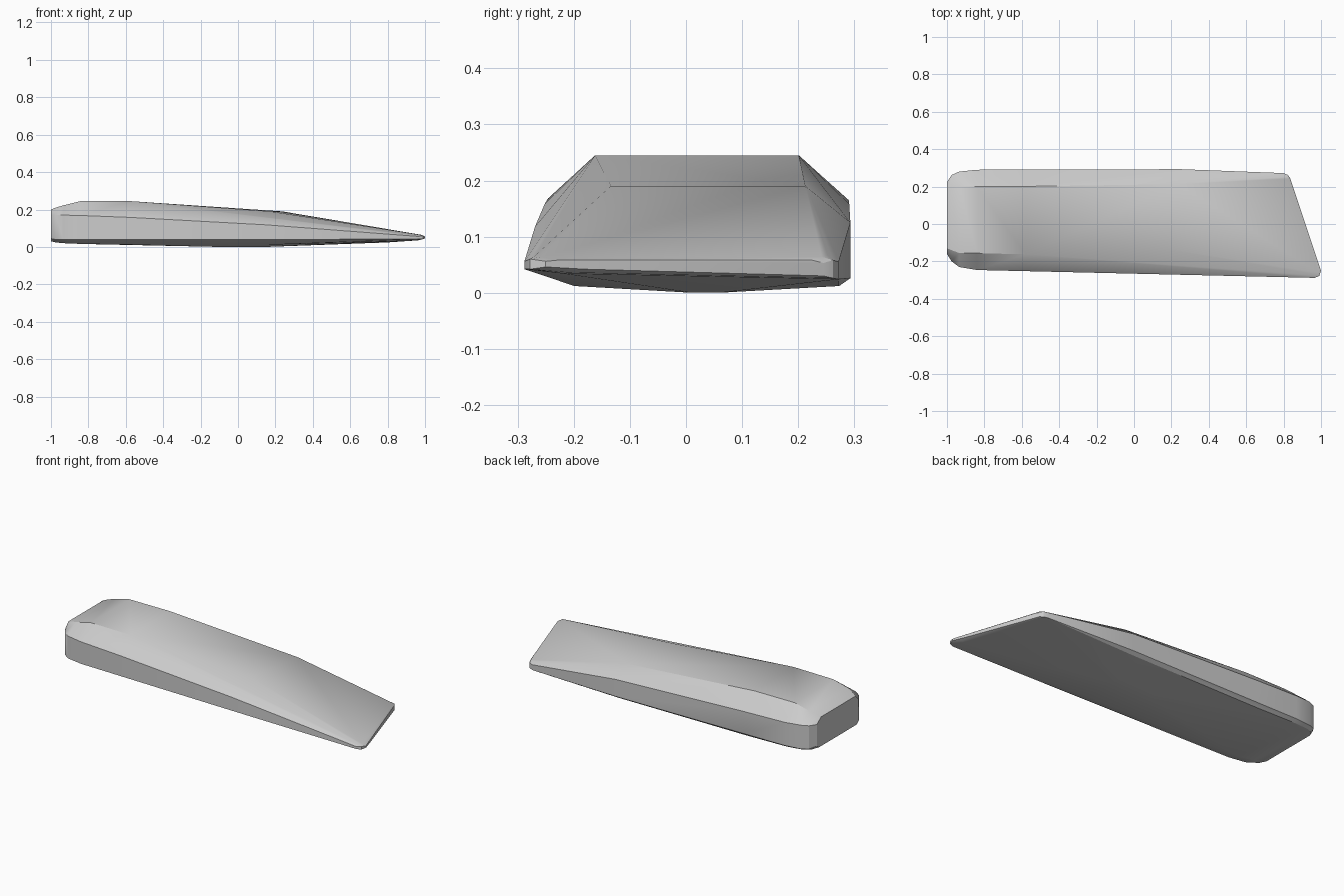
import bpy
import bmesh
import math

default_cube = bpy.data.objects.get("Cube")
if default_cube:
    bpy.data.objects.remove(default_cube, do_unlink=True)


def make_material(name, colour):
    material = bpy.data.materials.new(name)
    material.use_nodes = True
    material.diffuse_color = colour
    shader = material.node_tree.nodes["Principled BSDF"]
    shader.inputs["Base Color"].default_value = colour
    return material


def section(mesh, front_x, back_x, front_y, back_y, low_front, low_back,
            shoulder_front, shoulder_back, top, bottom,
            inset_front, inset_back, belly_front=0.07, belly_back=0.02):
    """Add one chamfered cross-section, slanted from front_x to back_x."""
    outline = [
        (front_y, low_front),
        (front_y, shoulder_front),
        (front_y + inset_front, top),
        (back_y - inset_back, top),
        (back_y, shoulder_back),
        (back_y, low_back),
        (back_y - belly_back, bottom),
        (front_y + belly_front, bottom),
    ]
    for y, z in outline:
        slant = (y - front_y) / (back_y - front_y)
        x = front_x + (back_x - front_x) * slant
        mesh.verts.new((x, y, z))


bm = bmesh.new()

# Blunt butt end, rounded in plan
section(bm, front_x=-1, back_x=-1, front_y=-0.16, back_y=0.225,
        low_front=0.045, low_back=0.045, shoulder_front=0.17, shoulder_back=0.17,
        top=0.2, bottom=0.03, inset_front=0.03, inset_back=0.04, belly_front=0.02)
section(bm, front_x=-0.975, back_x=-0.975, front_y=-0.2, back_y=0.262,
        low_front=0.04, low_back=0.035, shoulder_front=0.17, shoulder_back=0.17,
        top=0.21, bottom=0.024, inset_front=0.06, inset_back=0.07, belly_front=0.03)
section(bm, front_x=-0.935, back_x=-0.935, front_y=-0.23, back_y=0.28,
        low_front=0.04, low_back=0.032, shoulder_front=0.17, shoulder_back=0.17,
        top=0.222, bottom=0.02, inset_front=0.075, inset_back=0.08)

# Thick body
section(bm, front_x=-0.84, back_x=-0.84, front_y=-0.246, back_y=0.29,
        low_front=0.04, low_back=0.03, shoulder_front=0.168, shoulder_back=0.165,
        top=0.245, bottom=0.016, inset_front=0.09, inset_back=0.09)
section(bm, front_x=-0.58, back_x=-0.58, front_y=-0.252, back_y=0.291,
        low_front=0.04, low_back=0.03, shoulder_front=0.158, shoulder_back=0.158,
        top=0.245, bottom=0.012, inset_front=0.09, inset_back=0.09)

# Tapering middle
section(bm, front_x=0.15, back_x=0.25, front_y=-0.269, back_y=0.293,
        low_front=0.04, low_back=0.026, shoulder_front=0.118, shoulder_back=0.125,
        top=0.19, bottom=0.012, inset_front=0.135, inset_back=0.08)

# Shallow belly on the underside
for x in (-0.1, 0.15):
    for y in (0.01, 0.06):
        bm.verts.new((x, y, 0))

# Slanted thin edge with rounded corners
section(bm, front_x=0.965, back_x=0.8, front_y=-0.288, back_y=0.272,
        low_front=0.042, low_back=0.024, shoulder_front=0.056, shoulder_back=0.055,
        top=0.067, bottom=0.034, inset_front=0.02, inset_back=0.02)
section(bm, front_x=0.99, back_x=0.823, front_y=-0.278, back_y=0.262,
        low_front=0.042, low_back=0.026, shoulder_front=0.06, shoulder_back=0.058,
        top=0.064, bottom=0.036, inset_front=0.02, inset_back=0.02)
section(bm, front_x=1, back_x=0.835, front_y=-0.25, back_y=0.245,
        low_front=0.046, low_back=0.03, shoulder_front=0.056, shoulder_back=0.053,
        top=0.058, bottom=0.042, inset_front=0.02, inset_back=0.02)

# Skin the sections with one convex surface and drop unused points
hull = bmesh.ops.convex_hull(bm, input=bm.verts[:])
unused = {v for v in hull["geom_interior"] + hull["geom_unused"]
          if isinstance(v, bmesh.types.BMVert)}
bmesh.ops.delete(bm, geom=list(unused), context="VERTS")
bmesh.ops.recalc_face_normals(bm, faces=bm.faces[:])

mesh = bpy.data.meshes.new("wedge_stone")
bm.to_mesh(mesh)
bm.free()
wedge = bpy.data.objects.new("wedge_stone", mesh)
bpy.context.collection.objects.link(wedge)
mesh.materials.append(make_material("light grey stone", (0.6, 0.6, 0.6, 1)))

# Soft facets with crisp main edges
bpy.ops.object.select_all(action="DESELECT")
wedge.select_set(True)
bpy.context.view_layer.objects.active = wedge
bpy.ops.object.shade_smooth_by_angle(angle=math.radians(30))
